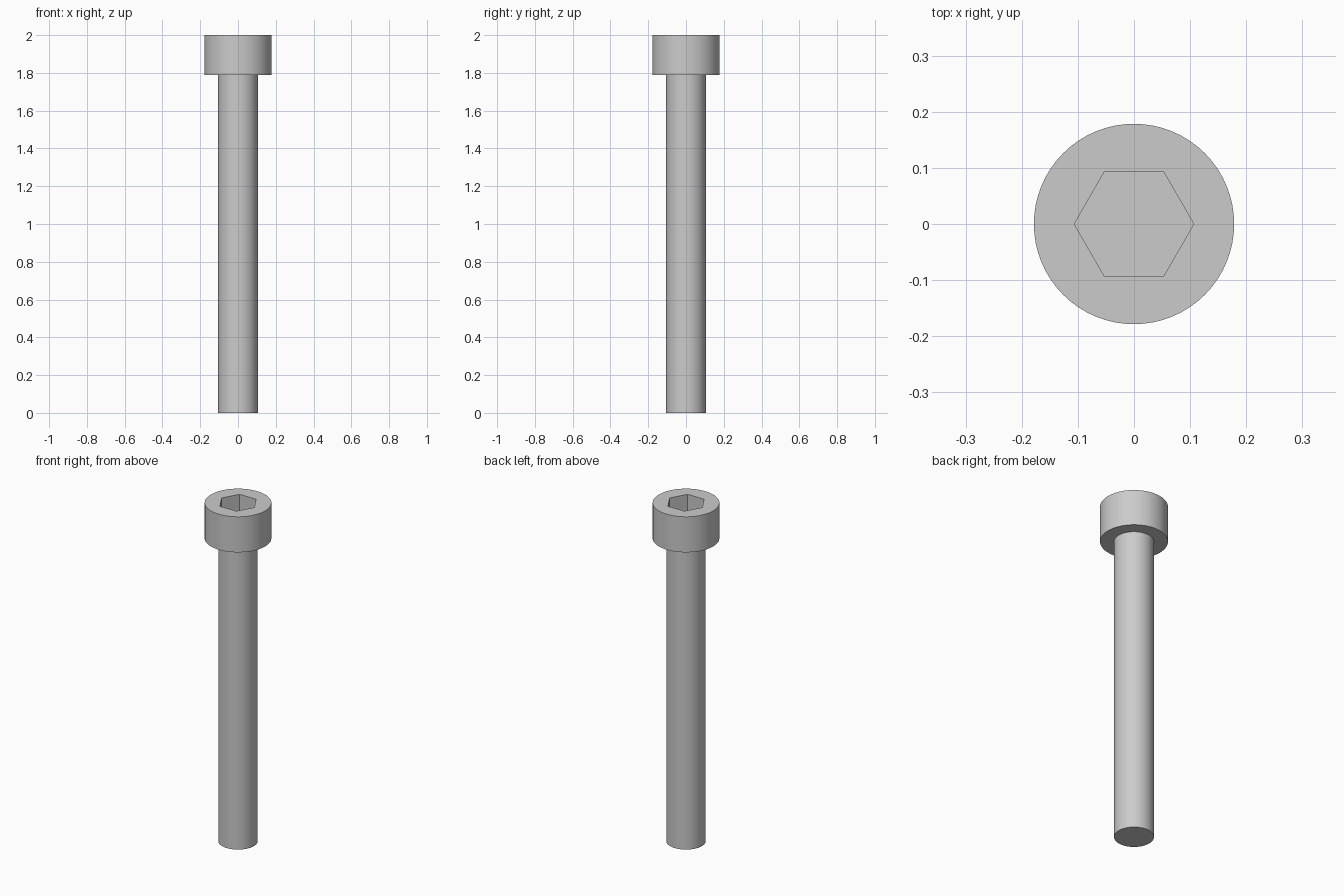
import bpy, bmesh
from mathutils import Matrix, Vector

cube = bpy.data.objects.get("Cube")
if cube:
    bpy.data.objects.remove(cube, do_unlink=True)

SIDES = 64
SHAFT_R, HEAD_R = 0.105, 0.1785
HEAD_Z, TOP_Z = 1.79, 2.0
SOCKET_R, SOCKET_DEPTH = 0.1065, 0.11

steel = bpy.data.materials.new("steel_grey")
steel.use_nodes = True
colour = (0.6, 0.6, 0.6, 1)
steel.diffuse_color = colour
steel.node_tree.nodes["Principled BSDF"].inputs["Base Color"].default_value = colour


def make_object(name, bm):
    bmesh.ops.recalc_face_normals(bm, faces=bm.faces)
    mesh = bpy.data.meshes.new(name)
    bm.to_mesh(mesh)
    bm.free()
    mesh.materials.append(steel)
    obj = bpy.data.objects.new(name, mesh)
    bpy.context.collection.objects.link(obj)
    return obj


def next_ring(bm, edges, rise=0, scale=1):
    """Extrude an open ring upward or outward and return its new edges."""
    geom = bmesh.ops.extrude_edge_only(bm, edges=edges)["geom"]
    verts = [g for g in geom if isinstance(g, bmesh.types.BMVert)]
    bmesh.ops.scale(bm, verts=verts, vec=(scale, scale, 1))
    bmesh.ops.translate(bm, verts=verts, vec=(0, 0, rise))
    return [g for g in geom if isinstance(g, bmesh.types.BMEdge)]


# Shaft and head: one closed stepped solid
bm = bmesh.new()
bmesh.ops.create_circle(bm, segments=SIDES, radius=SHAFT_R, cap_ends=True)
ring = next_ring(bm, bm.edges[:], rise=HEAD_Z)
ring = next_ring(bm, ring, scale=HEAD_R / SHAFT_R)
ring = next_ring(bm, ring, rise=TOP_Z - HEAD_Z)
bmesh.ops.contextual_create(bm, geom=ring)
bolt = make_object("socket_head_bolt", bm)

# Hexagonal socket, corners on the x axis
bm = bmesh.new()
bmesh.ops.create_cone(bm, cap_ends=True, segments=6, radius1=SOCKET_R,
                      radius2=SOCKET_R, depth=2 * SOCKET_DEPTH,
                      matrix=Matrix.Translation((0, 0, TOP_Z)))
corner = max(bm.verts, key=lambda v: v.co.x).co
turn = Vector((corner.x, corner.y)).angle_signed(Vector((1, 0)))
bmesh.ops.rotate(bm, verts=bm.verts, matrix=Matrix.Rotation(-turn, 3, "Z"))
cutter = make_object("hex_socket_cutter", bm)
cutter.hide_render = True

cut = bolt.modifiers.new("hex_socket", "BOOLEAN")
cut.operation = "DIFFERENCE"
cut.solver = "EXACT"
cut.object = cutter

# Apply the cut, then shade the round walls smooth
bpy.ops.object.select_all(action="DESELECT")
bolt.select_set(True)
bpy.context.view_layer.objects.active = bolt
bpy.ops.object.modifier_apply(modifier=cut.name)
bpy.data.objects.remove(cutter, do_unlink=True)
bpy.ops.object.shade_smooth_by_angle()
